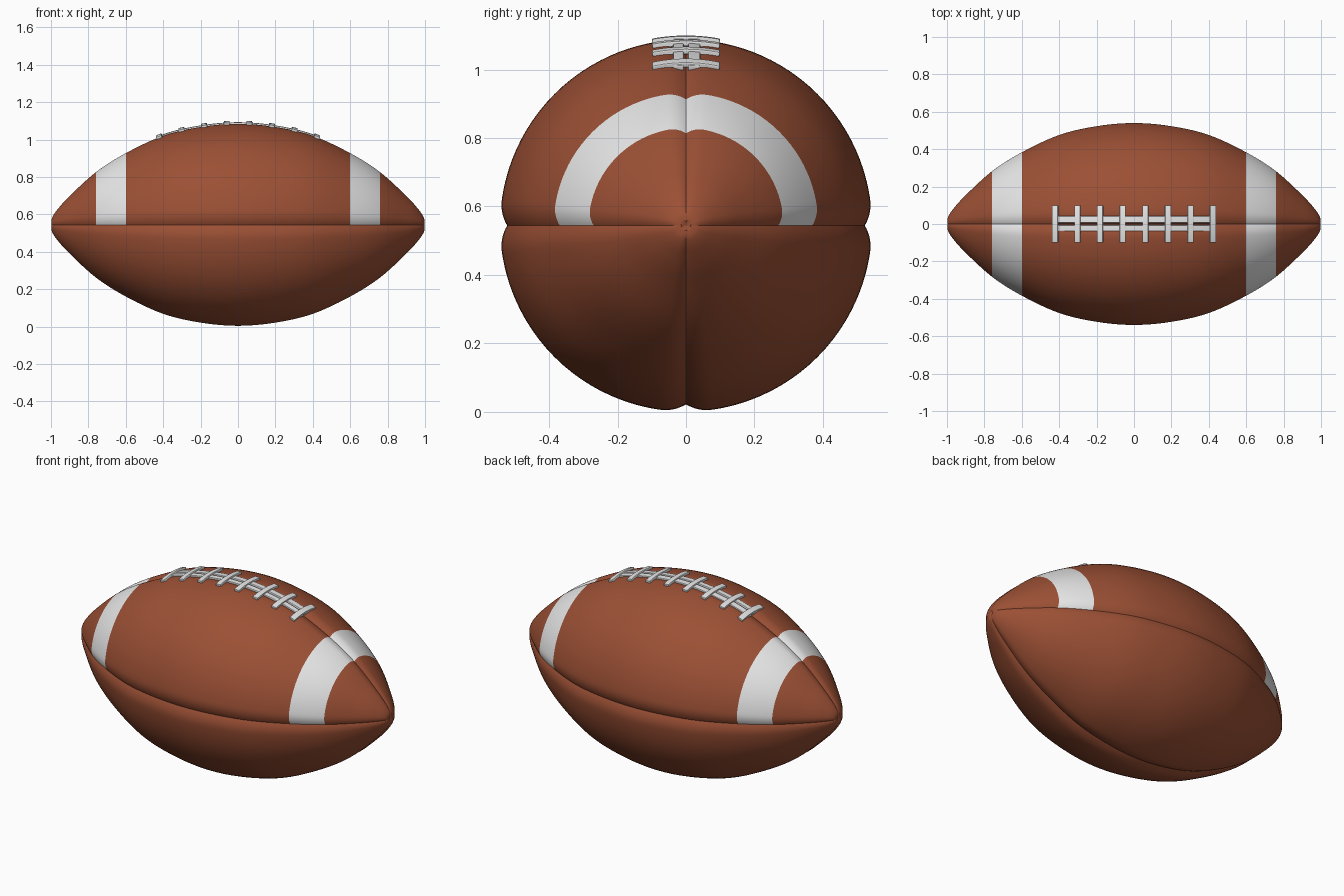
import bpy, bmesh, math
from mathutils import Vector

if "Cube" in bpy.data.objects:
    bpy.data.objects.remove(bpy.data.objects["Cube"])

CZ = 0.544          # height of the long axis
PER_QUAD = 44       # segments per leather panel


def material(name, rgb):
    m = bpy.data.materials.new(name)
    m.diffuse_color = (*rgb, 1)
    m.use_nodes = True
    m.node_tree.nodes["Principled BSDF"].inputs["Base Color"].default_value = m.diffuse_color
    return m


leather = material("brown leather", (0.33, 0.08, 0.035))
white = material("white", (0.8, 0.8, 0.8))

# Half profile (x, radius), mirrored and smoothed with a spline
half = [(0.2, 0.527), (0.4, 0.48), (0.6, 0.387), (0.76, 0.285),
        (0.9, 0.157), (0.965, 0.085), (0.993, 0.042), (0.998, 0.016)]
pts = [(-x, r) for x, r in reversed(half)] + [(0, 0.544)] + half


def spline(p, steps):
    out = []
    q = [p[0]] + p + [p[-1]]
    for i in range(1, len(q) - 2):
        a, b, c, d = (Vector(v) for v in q[i - 1:i + 3])
        for k in range(steps):
            t = k / steps
            out.append(0.5 * (2 * b + (c - a) * t + (2 * a - 5 * b + 4 * c - d) * t * t
                              + (3 * b - a - 3 * c + d) * t ** 3))
    return out + [Vector(p[-1])]


profile = spline(pts, 6)


def radius(x):
    for a, b in zip(profile, profile[1:]):
        if a.x <= x <= b.x:
            return a.y + (b.y - a.y) * (x - a.x) / (b.x - a.x)
    return profile[-1].y


# Ball: four panels with pressed-in seams
angles = []
for q in range(4):
    for k in range(PER_QUAD):
        t = k / PER_QUAD
        angles.append((q + t - 0.8 * math.sin(2 * math.pi * t) / (2 * math.pi)) * math.pi / 2)

bm = bmesh.new()
rings = []
for x, r in profile:
    ring = []
    for a in angles:
        near = abs((a + math.pi / 4) % (math.pi / 2) - math.pi / 4)
        width = 0.075 * (r / 0.54) ** 0.6
        depth = min(0.021 * (r / 0.54) ** 0.5, 0.35 * r)
        rr = r - depth * max(0, 1 - near * r / width) ** 2
        ring.append(bm.verts.new((x, rr * math.cos(a), CZ + rr * math.sin(a))))
    rings.append(ring)
n = len(angles)
for A, B in zip(rings, rings[1:]):
    for i in range(n):
        bm.faces.new((A[i], A[(i + 1) % n], B[(i + 1) % n], B[i]))
for ring, sx in ((rings[0], -0.99), (rings[-1], 0.99)):
    tip = bm.verts.new((sx, 0, CZ))
    for i in range(n):
        bm.faces.new((ring[i], ring[(i + 1) % n], tip))
bmesh.ops.recalc_face_normals(bm, faces=bm.faces)
# White bands on the upper two panels
for f in bm.faces:
    f.smooth = True
    c = f.calc_center_median()
    f.material_index = int(0.6 < abs(c.x) < 0.76 and c.z > CZ)
me = bpy.data.meshes.new("ball")
bm.to_mesh(me)
bm.free()
me.materials.append(leather)
me.materials.append(white)
ball = bpy.data.objects.new("ball", me)
bpy.context.collection.objects.link(ball)
bpy.context.view_layer.objects.active = ball
ball.select_set(True)
bpy.ops.object.shade_smooth_by_angle(angle=math.radians(35))
ball.select_set(False)


# Lace strip that hugs the top of the ball
def lace(name, x0, x1, y0, y1, nx, ny, lift, thick):
    bm = bmesh.new()
    grid = []
    for i in range(nx + 1):
        x = x0 + (x1 - x0) * i / nx
        row = []
        for j in range(ny + 1):
            y = y0 + (y1 - y0) * j / ny
            z = CZ + math.sqrt(radius(x) ** 2 - y * y) + lift
            row.append(bm.verts.new((x, y, z)))
        grid.append(row)
    for i in range(nx):
        for j in range(ny):
            bm.faces.new((grid[i][j], grid[i + 1][j], grid[i + 1][j + 1], grid[i][j + 1]))
    me = bpy.data.meshes.new(name)
    bm.to_mesh(me)
    bm.free()
    me.materials.append(white)
    ob = bpy.data.objects.new(name, me)
    bpy.context.collection.objects.link(ob)
    s = ob.modifiers.new("thickness", 'SOLIDIFY')
    s.thickness, s.offset = thick, -1
    b = ob.modifiers.new("round edges", 'BEVEL')
    b.width, b.segments, b.limit_method = 0.004, 2, 'ANGLE'
    b.angle_limit = math.radians(50)


# Two long laces and eight cross laces
lace("long_lace_left", -0.44, 0.44, 0.006, 0.042, 40, 2, 0.005, 0.018)
lace("long_lace_right", -0.44, 0.44, -0.038, -0.006, 40, 2, 0.005, 0.018)
for i in range(8):
    x = -0.425 + 0.85 * i / 7
    lace(f"cross_lace_{i + 1}", x - 0.016, x + 0.016, -0.1, 0.1, 2, 14, 0.013, 0.017)
